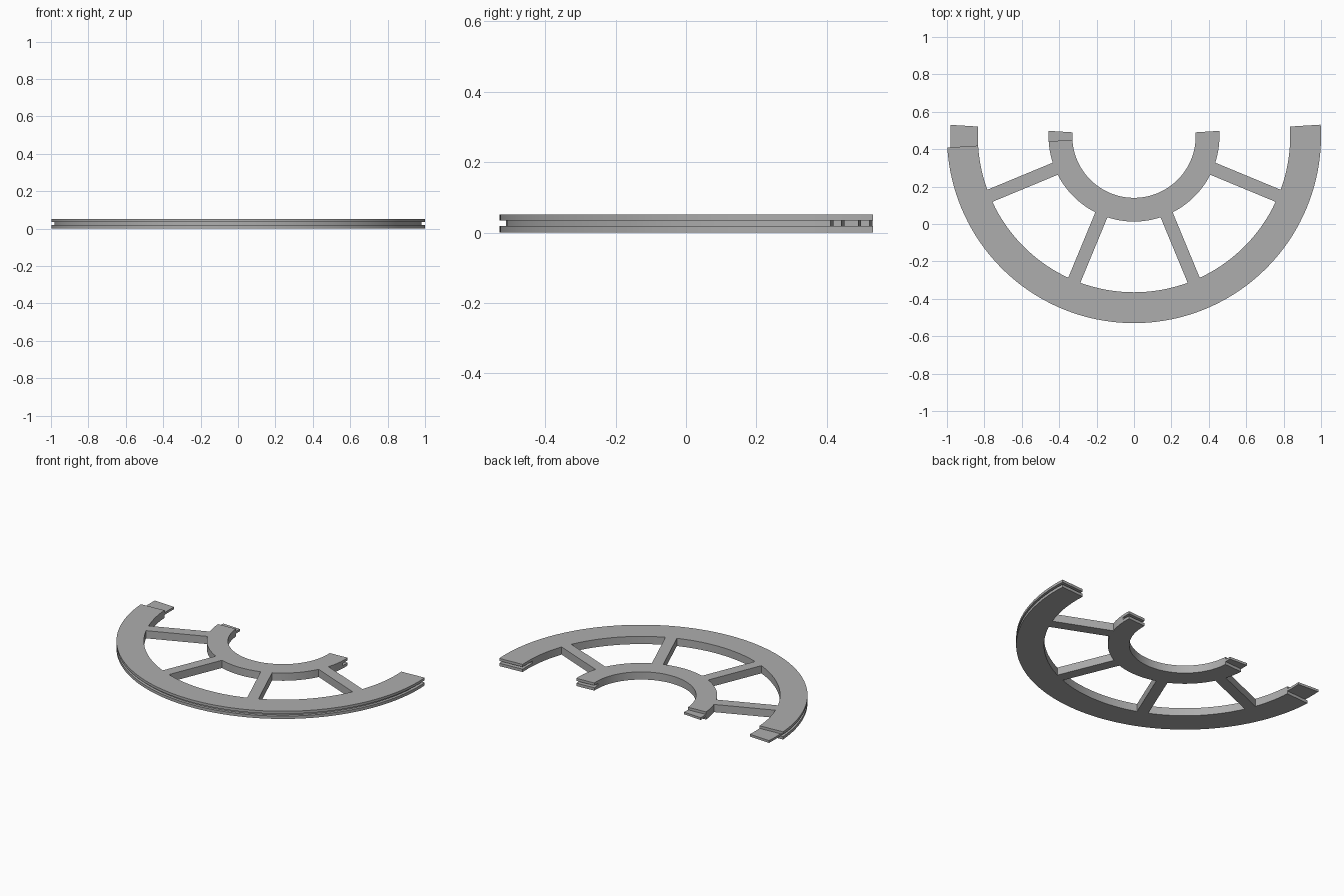
import bpy, bmesh
from math import radians, sin, cos, sqrt
from mathutils import Vector, Matrix

cube = bpy.data.objects.get("Cube")
if cube:
    bpy.data.objects.remove(cube, do_unlink=True)

CENTRE = Vector((0, 0.47, 0))
Z = (0, 0.019, 0.034, 0.051)      # bottom plate, middle layer, top plate
LAP = 3.5                         # half angle of the lap joints, degrees
RIM_IN, RIM_OUT, GROOVE = 0.835, 1.0, 0.982
HUB_IN, HUB_OUT = 0.33, 0.457
SPOKE_W = 0.07

grey = bpy.data.materials.new("light grey")
grey.use_nodes = True
colour = (0.42, 0.42, 0.42, 1)
grey.diffuse_color = colour
grey.node_tree.nodes["Principled BSDF"].inputs["Base Color"].default_value = colour


def finish(name, bm):
    bmesh.ops.recalc_face_normals(bm, faces=bm.faces[:])
    mesh = bpy.data.meshes.new(name)
    bm.to_mesh(mesh)
    bm.free()
    mesh.materials.append(grey)
    obj = bpy.data.objects.new(name, mesh)
    bpy.context.collection.objects.link(obj)
    bpy.ops.object.select_all(action="DESELECT")
    obj.select_set(True)
    bpy.context.view_layer.objects.active = obj
    bpy.ops.object.shade_smooth_by_angle(angle=radians(30))


def spin(bm, faces, degrees, steps):
    """Sweep cap faces around the wheel centre and return the new end faces."""
    edges = {e for f in faces for e in f.edges}
    verts = {v for f in faces for v in f.verts}
    out = bmesh.ops.spin(bm, geom=list(faces) + list(edges) + list(verts),
                         cent=CENTRE, axis=(0, 0, 1), dvec=(0, 0, 0),
                         angle=radians(degrees), steps=steps, use_duplicate=False)
    return [g for g in out["geom_last"] if isinstance(g, bmesh.types.BMFace)]


def is_middle(face):
    return Z[1] < face.calc_center_median().z < Z[2]


def half_ring(name, r_in, r_out, r_mid):
    """Half ring with a tongue at one end and a matching slot at the other."""
    bm = bmesh.new()
    a = radians(180 + LAP)
    made = {}

    def vert(r, z):
        if (r, z) not in made:
            made[r, z] = bm.verts.new(CENTRE + Vector((r * cos(a), r * sin(a), z)))
        return made[r, z]

    lip = [r_out, r_mid] if r_mid < r_out else [r_out]
    plates = [[(r_in, Z[0]), (r_out, Z[0])] + [(r, Z[1]) for r in lip] + [(r_in, Z[1])],
              [(r_in, Z[1]), (r_mid, Z[1]), (r_mid, Z[2]), (r_in, Z[2])],
              [(r_in, Z[2])] + [(r, Z[2]) for r in reversed(lip)]
              + [(r_out, Z[3]), (r_in, Z[3])]]
    start = [bm.faces.new([vert(*p) for p in plate]) for plate in plates]
    # Full section around the body
    end = spin(bm, start, 180 - 2 * LAP, 72)
    # Slot jaws above and below the middle layer
    for cap in [f for f in end if not is_middle(f)]:
        spin(bm, [cap], 2 * LAP, 3)
    # Tongue on the other end
    spin(bm, [f for f in start if f.is_valid and is_middle(f)], -2 * LAP, 3)
    finish(name, bm)


def spoke(name, degrees):
    """Straight bar whose ends just sink into the hub and the rim."""
    h = SPOKE_W / 2
    x0 = sqrt(HUB_OUT ** 2 - h ** 2) - 0.001
    x1 = sqrt(RIM_IN ** 2 - h ** 2) + 0.002
    bm = bmesh.new()
    bmesh.ops.create_cube(bm, size=1)
    bmesh.ops.scale(bm, vec=(x1 - x0, SPOKE_W, Z[3]), verts=bm.verts)
    bmesh.ops.translate(bm, vec=((x0 + x1) / 2, 0, Z[3] / 2), verts=bm.verts)
    bm.transform(Matrix.Translation(CENTRE) @ Matrix.Rotation(radians(degrees), 4, "Z"))
    finish(name, bm)


half_ring("outer_rim", RIM_IN, RIM_OUT, GROOVE)
half_ring("inner_hub", HUB_IN, HUB_OUT, HUB_OUT)
for i in range(4):
    spoke(f"spoke_{i + 1}", -22.5 - 45 * i)
